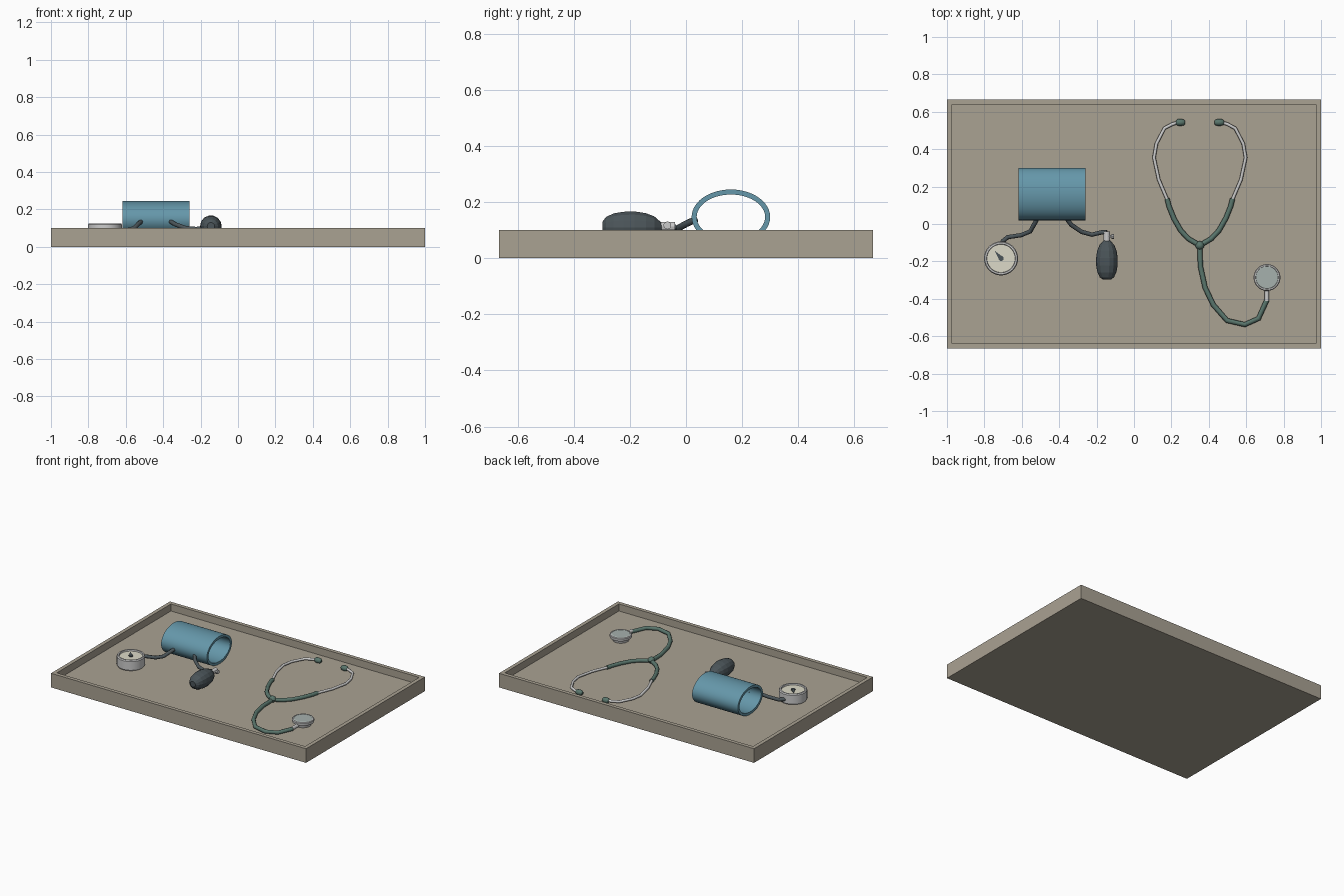
import bpy, bmesh, math
from mathutils import Matrix, Vector

if "Cube" in bpy.data.objects:
    bpy.data.objects.remove(bpy.data.objects["Cube"])

FLOOR = 0.05


def material(name, rgb):
    m = bpy.data.materials.new(name)
    m.diffuse_color = (*rgb, 1)
    m.use_nodes = True
    m.node_tree.nodes["Principled BSDF"].inputs["Base Color"].default_value = m.diffuse_color
    return m


TRAY = material("tray_tan", (0.40, 0.36, 0.29))
BLUE = material("cuff_blue", (0.13, 0.31, 0.40))
DARK = material("dark_rubber", (0.07, 0.09, 0.10))
GREEN = material("green_rubber", (0.10, 0.18, 0.15))
METAL = material("metal", (0.62, 0.62, 0.60))
CREAM = material("dial_cream", (0.72, 0.70, 0.58))
DISC = material("diaphragm_grey", (0.38, 0.44, 0.42))


def finish(name, bm, mat, smooth=None):
    bmesh.ops.recalc_face_normals(bm, faces=bm.faces)
    me = bpy.data.meshes.new(name)
    bm.to_mesh(me)
    bm.free()
    ob = bpy.data.objects.new(name, me)
    bpy.context.collection.objects.link(ob)
    me.materials.append(mat)
    if smooth:
        bpy.ops.object.select_all(action='DESELECT')
        ob.select_set(True)
        bpy.context.view_layer.objects.active = ob
        bpy.ops.object.shade_smooth_by_angle(angle=math.radians(smooth))
    return ob


def lathe(name, profile, loc, mat, axis=(0, 0, 1), segs=24, scale=(1, 1), closed=False, smooth=None):
    """Spin (radius, height) points about an axis; open profiles get capped ends."""
    bm = bmesh.new()
    rot = Vector((0, 0, 1)).rotation_difference(Vector(axis)).to_matrix().to_4x4()
    rings = []
    for r, h in profile:
        rings.append([bm.verts.new((r * math.cos(a) * scale[0], r * math.sin(a) * scale[1], h))
                      for a in (2 * math.pi * i / segs for i in range(segs))])
    pairs = list(zip(rings, rings[1:]))
    if closed:
        pairs.append((rings[-1], rings[0]))
    else:
        bm.faces.new(rings[0])
        bm.faces.new(rings[-1])
    for a, b in pairs:
        for i in range(segs):
            j = (i + 1) % segs
            bm.faces.new((a[i], a[j], b[j], b[i]))
    bm.transform(Matrix.Translation(loc) @ rot)
    return finish(name, bm, mat, smooth)


def tube(name, points, radius, mat, resolution=2):
    cu = bpy.data.curves.new(name, 'CURVE')
    cu.dimensions = '3D'
    cu.bevel_depth = radius
    cu.bevel_resolution = resolution
    cu.use_fill_caps = True
    sp = cu.splines.new('POLY')
    sp.points.add(len(points) - 1)
    for p, co in zip(sp.points, points):
        p.co = (*co, 1)
    cu.materials.append(mat)
    ob = bpy.data.objects.new(name, cu)
    bpy.context.collection.objects.link(ob)
    bpy.ops.object.select_all(action='DESELECT')
    ob.select_set(True)
    bpy.context.view_layer.objects.active = ob
    bpy.ops.object.convert(target='MESH')
    return bpy.context.object


def flat(points, z):
    return [(x, y, z) for x, y in points]


# Tray: box with inset and recessed floor
bm = bmesh.new()
bmesh.ops.create_cube(bm, size=1, matrix=Matrix.Translation((0, 0, 0.05)) @ Matrix.Diagonal((2, 1.332, 0.1, 1)))
top = max(bm.faces, key=lambda f: f.calc_center_median().z)
bmesh.ops.inset_region(bm, faces=[top], thickness=0.038)
wall = bmesh.ops.extrude_discrete_faces(bm, faces=[top])["faces"]
bmesh.ops.translate(bm, verts=wall[0].verts, vec=(0, 0, FLOOR - 0.1))
finish("tray", bm, TRAY)

# Pressure cuff: hollow oval roll lying along x
bm = bmesh.new()
N = 48
loops = []
for x, t in ((-0.617, 0), (-0.258, 0), (-0.258, 0.018), (-0.617, 0.018)):
    loops.append([bm.verts.new((x, 0.16 + (0.14 - t) * math.cos(2 * math.pi * i / N),
                                0.147 + (0.098 - t) * math.sin(2 * math.pi * i / N))) for i in range(N)])
for k in range(4):
    a, b = loops[k], loops[(k + 1) % 4]
    for i in range(N):
        j = (i + 1) % N
        bm.faces.new((a[i], a[j], b[j], b[i]))
finish("cuff", bm, BLUE, 30)

# Cuff hoses
tube("gauge_hose", [(-0.515, 0.035, 0.138), (-0.53, 0.005, 0.125), (-0.555, -0.04, 0.1),
                    (-0.605, -0.06, 0.085), (-0.675, -0.07, 0.08), (-0.70, -0.09, 0.08),
                    (-0.71, -0.11, 0.08)], 0.012, DARK)
tube("bulb_hose", [(-0.365, 0.035, 0.138), (-0.335, -0.005, 0.12), (-0.28, -0.042, 0.1),
                   (-0.225, -0.057, 0.095), (-0.175, -0.045, 0.1), (-0.145, -0.045, 0.112)], 0.012, DARK)

# Pressure gauge: drum with raised bezel, dial and pointer
GX, GY = -0.711, -0.184
lathe("gauge_body", [(0.085, FLOOR), (0.091, 0.06), (0.091, 0.118), (0.086, 0.125),
                     (0.077, 0.125), (0.075, 0.112)], (GX, GY, 0), METAL, segs=32, smooth=30)
lathe("gauge_dial", [(0.0745, 0.110), (0.0745, 0.115)], (GX, GY, 0), CREAM, segs=32)
lathe("pointer_hub", [(0.014, 0.113), (0.014, 0.122)], (GX, GY, 0), DARK, segs=12)
bm = bmesh.new()
outline = [(-0.013, 0), (0.013, 0), (0, 0.055)]
face = bm.faces.new([bm.verts.new((x, y, 0.116)) for x, y in outline])
ext = bmesh.ops.extrude_face_region(bm, geom=[face])["geom"]
bmesh.ops.translate(bm, verts=[v for v in ext if isinstance(v, bmesh.types.BMVert)], vec=(0, 0, 0.004))
bm.transform(Matrix.Translation((GX, GY, 0)) @ Matrix.Rotation(math.radians(40), 4, 'Z'))
finish("pointer", bm, DARK)

# Squeeze bulb and release valve
lathe("bulb", [(0.02, -0.105), (0.038, -0.092), (0.051, -0.065), (0.057, -0.03), (0.058, 0.01),
               (0.052, 0.05), (0.040, 0.08), (0.018, 0.105)], (-0.145, -0.193, 0.11), DARK,
      axis=(0, 1, 0), segs=14)
lathe("valve", [(0.017, 0), (0.017, 0.055)], (-0.145, -0.095, 0.113), METAL, axis=(0, 1, 0), segs=12)
lathe("valve_stem", [(0.007, 0), (0.007, 0.03)], (-0.145, -0.066, 0.117), METAL, axis=(1, 0, 0), segs=8)
lathe("valve_knob", [(0.014, 0), (0.014, 0.012)], (-0.12, -0.066, 0.117), METAL, axis=(1, 0, 0), segs=10)

# Stethoscope headset, mirrored about x = 0.352
CX, TZ = 0.352, 0.064
for side, s in (("left", 1), ("right", -1)):
    def mir(pts):
        return flat([(CX + s * (x - CX), y) for x, y in pts], TZ)
    tube(side + "_ear_pipe", mir([(0.235, 0.543), (0.205, 0.534), (0.163, 0.512), (0.12, 0.43), (0.107, 0.355),
                                  (0.132, 0.238), (0.182, 0.12)]), 0.009, METAL)
    tube(side + "_yoke_tube", mir([(0.177, 0.135), (0.187, 0.095), (0.213, 0.03), (0.25, -0.035),
                                   (0.29, -0.078), (CX, -0.115)]), 0.0135, GREEN)
    lathe(side + "_ear_tip", [(0.010, 0), (0.017, 0.008), (0.019, 0.025), (0.016, 0.042), (0.008, 0.05)],
          mir([(0.224, 0.543)])[0], GREEN, axis=(s, 0, 0), segs=12, smooth=40)

# Yoke joint and main tube
lathe("yoke_joint", [(0.008, -0.022), (0.019, -0.012), (0.024, 0), (0.019, 0.014), (0.008, 0.022)],
      (CX, -0.115, TZ + 0.004), GREEN, segs=12, smooth=40)
tube("main_tube", flat([(CX, -0.115), (0.355, -0.225), (0.38, -0.34), (0.424, -0.432), (0.497, -0.516),
                        (0.592, -0.538), (0.666, -0.505), (0.711, -0.405)], TZ), 0.0135, GREEN)

# Chest piece: stem, stepped drum and diaphragm
lathe("chest_stem", [(0.012, 0), (0.012, 0.065)], (0.711, -0.412, 0.068), METAL, axis=(0, 1, 0), segs=12)
lathe("chest_piece", [(0.052, FLOOR), (0.056, 0.066), (0.070, 0.072), (0.072, 0.078), (0.072, 0.09),
                      (0.068, 0.095), (0.061, 0.095), (0.060, 0.092)], (0.711, -0.286, 0), METAL, segs=28, smooth=30)
lathe("diaphragm", [(0.060, 0.09), (0.060, 0.094), (0.056, 0.096)], (0.711, -0.286, 0), DISC, segs=28)
